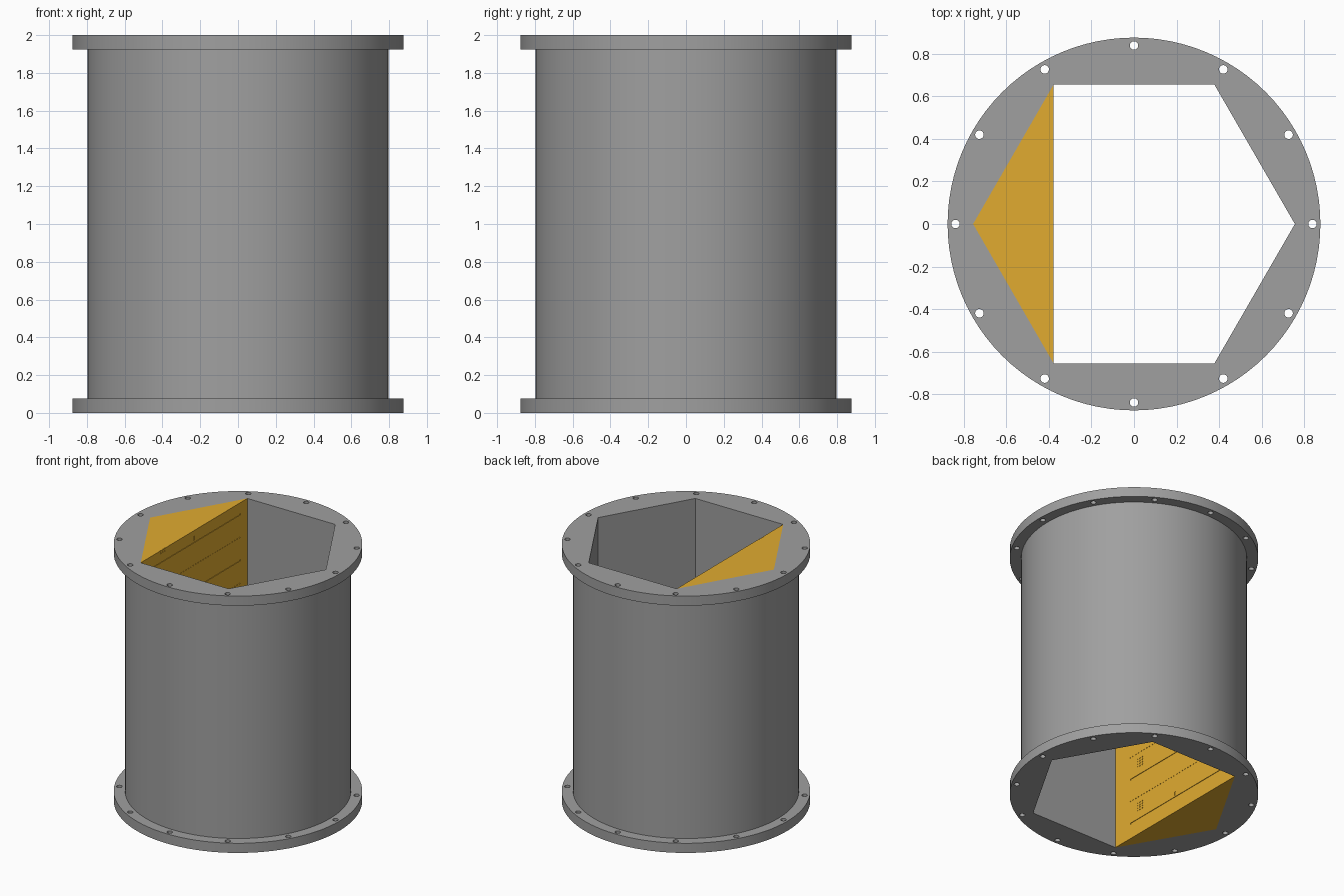
import bpy, bmesh
from math import cos, sin, pi, radians
from mathutils import Matrix, Vector

if "Cube" in bpy.data.objects:
    bpy.data.objects.remove(bpy.data.objects["Cube"])

HEIGHT, FLANGE_H = 2.0, 0.075
FLANGE_R, BODY_R, BORE_R = 0.877, 0.797, 0.757
BOLT_CIRCLE, BOLT_R = 0.84, 0.02


def material(name, color):
    m = bpy.data.materials.new(name)
    m.use_nodes = True
    m.diffuse_color = color
    m.node_tree.nodes["Principled BSDF"].inputs["Base Color"].default_value = color
    return m


grey = material("steel grey", (0.35, 0.35, 0.35, 1))
amber = material("amber", (0.75, 0.41, 0.03, 1))


def make_object(name, bm, mat=None):
    bmesh.ops.recalc_face_normals(bm, faces=bm.faces)
    mesh = bpy.data.meshes.new(name)
    bm.to_mesh(mesh)
    bm.free()
    ob = bpy.data.objects.new(name, mesh)
    bpy.context.collection.objects.link(ob)
    if mat:
        mesh.materials.append(mat)
    return ob


def prism(bm, points, z0, z1):
    base = bm.faces.new([bm.verts.new((x, y, z0)) for x, y in points])
    top = bmesh.ops.extrude_face_region(bm, geom=[base])["geom"]
    verts = [v for v in top if isinstance(v, bmesh.types.BMVert)]
    bmesh.ops.translate(bm, vec=(0, 0, z1 - z0), verts=verts)


def ring(radius, count, cx=0, cy=0):
    return [(cx + radius * cos(2 * pi * i / count), cy + radius * sin(2 * pi * i / count))
            for i in range(count)]


def box(bm, center, size):
    m = Matrix.Translation(center) @ Matrix.Diagonal(Vector(size)).to_4x4()
    bmesh.ops.create_cube(bm, size=1, matrix=m)


def cut(target, cutter):
    cutter.hide_render = True
    mod = target.modifiers.new("cut", "BOOLEAN")
    mod.operation, mod.solver, mod.object = "DIFFERENCE", "EXACT", cutter
    bpy.ops.object.select_all(action="DESELECT")
    bpy.context.view_layer.objects.active = target
    target.select_set(True)
    bpy.ops.object.modifier_apply(modifier=mod.name)
    bpy.data.objects.remove(cutter)


# Flanged housing: half profile spun around the vertical axis
bm = bmesh.new()
profile = [(0, 0), (FLANGE_R, 0), (FLANGE_R, FLANGE_H), (BODY_R, FLANGE_H),
           (BODY_R, HEIGHT - FLANGE_H), (FLANGE_R, HEIGHT - FLANGE_H),
           (FLANGE_R, HEIGHT), (0, HEIGHT)]
verts = [bm.verts.new((r, 0, z)) for r, z in profile]
edges = [bm.edges.new(pair) for pair in zip(verts, verts[1:])]
bmesh.ops.spin(bm, geom=verts + edges, cent=(0, 0, 0), axis=(0, 0, 1),
               angle=2 * pi, steps=96, use_duplicate=False)
bmesh.ops.remove_doubles(bm, verts=bm.verts, dist=0.0001)
housing = make_object("flanged_housing", bm, grey)

# Hexagonal bore and bolt holes through both flanges
bm = bmesh.new()
prism(bm, ring(BORE_R, 6), -0.1, HEIGHT + 0.1)
cut(housing, make_object("bore_cutter", bm))
bm = bmesh.new()
for x, y in ring(BOLT_CIRCLE, 12):
    prism(bm, ring(BOLT_R, 20, x, y), -0.1, HEIGHT + 0.1)
cut(housing, make_object("bolt_hole_cutter", bm))
bpy.ops.object.shade_smooth_by_angle(angle=radians(30))

# Triangular insert filling one corner of the bore
bm = bmesh.new()
prism(bm, ring(BORE_R, 6)[2:5], 0, HEIGHT)
insert = make_object("corner_insert", bm, amber)

# Shallow grooves and rows of pits on the inner face of the insert
face_x, depth = -BORE_R / 2, 0.008
bm = bmesh.new()
for row in range(6):
    z = 0.12 + 0.358 * row
    box(bm, (face_x, 0.04, z), (depth, 1.06, 0.01))
    box(bm, (face_x, 0, z + 0.03), (depth, 0.012, 0.03))
    for i in range(36):
        box(bm, (face_x, -0.49 + 0.03 * i, z + 0.18), (depth, 0.01, 0.006))
    for i in range(12):
        box(bm, (face_x, -0.41 + 0.025 * (i % 3), z + 0.07 + 0.02 * (i // 3)),
            (depth, 0.01, 0.008))
cut(insert, make_object("groove_cutter", bm))
